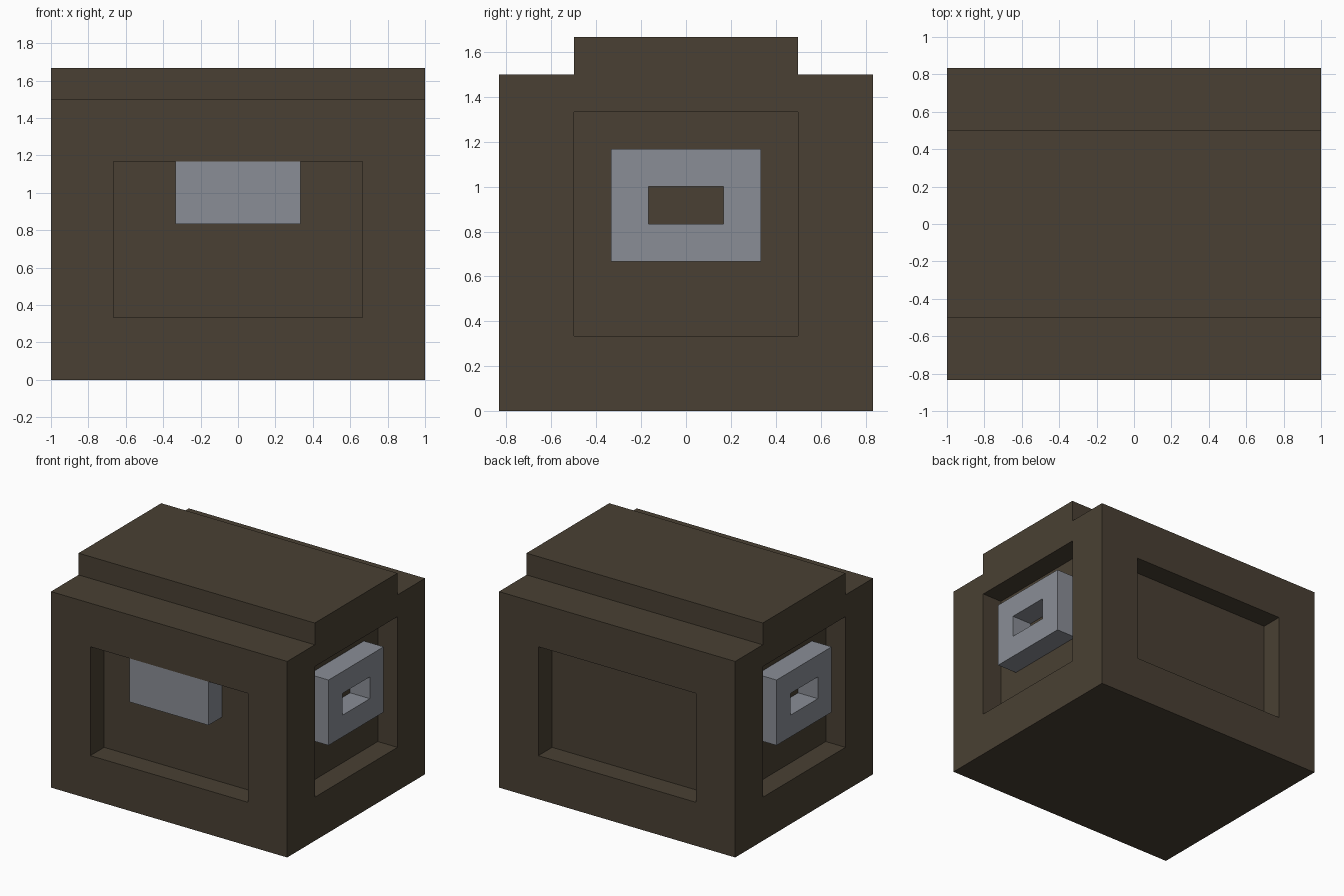
import bpy
import bmesh
from mathutils import Vector

if "Cube" in bpy.data.objects:
    bpy.data.objects.remove(bpy.data.objects["Cube"], do_unlink=True)

U = 1 / 6  # grid unit: the chest is 12 x 10 x 10 units


def make_material(name, rgb):
    mat = bpy.data.materials.new(name)
    mat.use_nodes = True
    mat.diffuse_color = (*rgb, 1)
    mat.node_tree.nodes["Principled BSDF"].inputs["Base Color"].default_value = (*rgb, 1)
    return mat


def add_object(name, bm, mat):
    bmesh.ops.recalc_face_normals(bm, faces=bm.faces)
    mesh = bpy.data.meshes.new(name)
    bm.to_mesh(mesh)
    bm.free()
    mesh.materials.append(mat)
    obj = bpy.data.objects.new(name, mesh)
    bpy.context.collection.objects.link(obj)
    return obj


def box(name, low, high, mat):
    """Box between two corners given in grid units."""
    low, high = Vector(low) * U, Vector(high) * U
    bm = bmesh.new()
    bmesh.ops.create_cube(bm, size=1)
    bmesh.ops.scale(bm, vec=high - low, verts=bm.verts)
    bmesh.ops.translate(bm, vec=(low + high) / 2, verts=bm.verts)
    return add_object(name, bm, mat)


def carve(target, low, high):
    """Cut a box-shaped pocket out of the target."""
    cutter = box("cutter", low, high, target.data.materials[0])
    cutter.hide_render = True
    mod = target.modifiers.new("pocket", 'BOOLEAN')
    mod.operation = 'DIFFERENCE'
    mod.solver = 'EXACT'
    mod.object = cutter
    bpy.context.view_layer.objects.active = target
    bpy.ops.object.modifier_apply(modifier=mod.name)
    bpy.data.objects.remove(cutter, do_unlink=True)


wood = make_material("dark brown wood", (0.067, 0.051, 0.033))
metal = make_material("grey metal", (0.254, 0.270, 0.305))

# Chest body with stepped lid: end profile (y, z) extruded along x
profile = [(-5, 0), (5, 0), (5, 9), (3, 9), (3, 10), (-3, 10), (-3, 9), (-5, 9)]
bm = bmesh.new()
end = bm.faces.new([bm.verts.new((-6 * U, y * U, z * U)) for y, z in profile])
side = bmesh.ops.extrude_face_region(bm, geom=[end], use_keep_orig=True)
moved = [v for v in side["geom"] if isinstance(v, bmesh.types.BMVert)]
bmesh.ops.translate(bm, vec=(12 * U, 0, 0), verts=moved)
body = add_object("chest_body", bm, wood)

# Recessed panels, one unit deep: front and back, then both ends
for s in (-1, 1):
    y0, y1 = sorted((4 * s, 6 * s))
    carve(body, (-4, y0, 2), (4, y1, 7))
for s in (-1, 1):
    x0, x1 = sorted((5 * s, 7 * s))
    carve(body, (x0, -3, 2), (x1, 3, 8))

# Front lock plate, flush with the body
box("front_lock", (-2, -5, 5), (2, -4, 7), metal)

# Ring handles set into the end panels
for s, label in ((-1, "right"), (1, "left")):
    x0, x1 = sorted((5 * s, 6 * s))
    handle = box(label + "_handle", (x0, -2, 4), (x1, 2, 7), metal)
    carve(handle, (x0 - 1, -1, 5), (x1 + 1, 1, 6))
